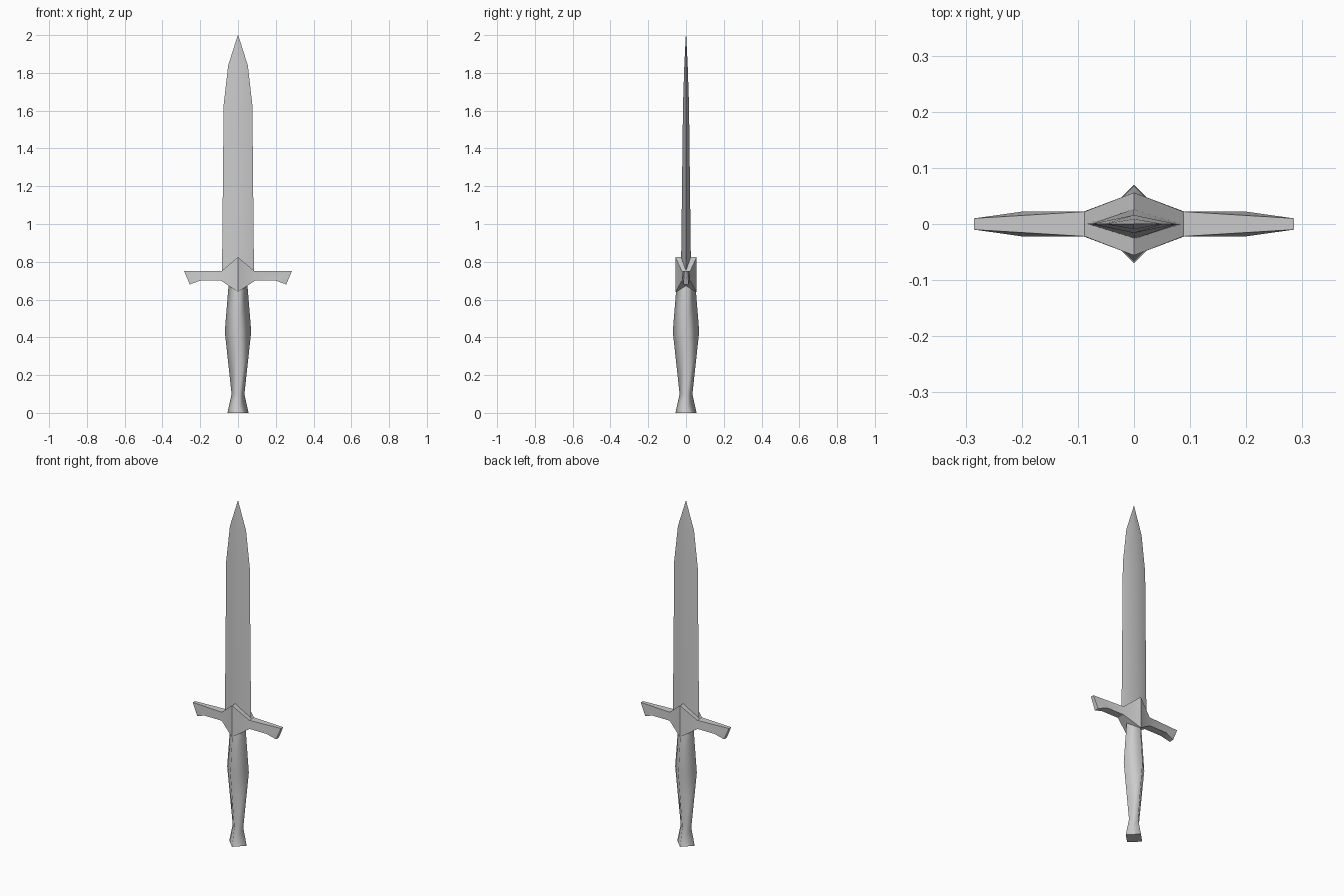
import bpy, bmesh, math

cube = bpy.data.objects.get("Cube")
if cube:
    bpy.data.objects.remove(cube)

steel = bpy.data.materials.new("plain grey")
steel.use_nodes = True
GREY = (0.6, 0.6, 0.6, 1)
steel.diffuse_color = GREY
steel.node_tree.nodes["Principled BSDF"].inputs["Base Color"].default_value = GREY


def finish(bm, name, smooth_angle):
    bmesh.ops.remove_doubles(bm, verts=bm.verts, dist=0.0001)
    bmesh.ops.recalc_face_normals(bm, faces=bm.faces)
    mesh = bpy.data.meshes.new(name)
    bm.to_mesh(mesh)
    bm.free()
    mesh.materials.append(steel)
    obj = bpy.data.objects.new(name, mesh)
    bpy.context.collection.objects.link(obj)
    bpy.ops.object.select_all(action="DESELECT")
    obj.select_set(True)
    bpy.context.view_layer.objects.active = obj
    bpy.ops.object.shade_smooth_by_angle(angle=math.radians(smooth_angle))


def diamond_loft(name, sections, smooth_angle, split_caps=False):
    """Skin four-cornered sections given as (z, half width, half depth)."""
    bm = bmesh.new()
    rings = [[bm.verts.new(p) for p in ((w, 0, z), (0, d, z), (-w, 0, z), (0, -d, z))]
             for z, w, d in sections]
    for low, high in zip(rings, rings[1:]):
        for i in range(4):
            j = (i + 1) % 4
            bm.faces.new((low[i], low[j], high[j], high[i]))
    bm.faces.new(rings[0])
    bm.faces.new(rings[-1])
    if split_caps:
        caps = [f for f in bm.faces if len({round(v.co.z, 4) for v in f.verts}) == 1]
        for f in caps:
            for e in f.edges:
                e.smooth = False
    finish(bm, name, smooth_angle)


# Blade: flattened diamond narrowing to a point
diamond_loft("blade", [(0.70, 0.085, 0.027), (1.63, 0.076, 0.016),
                       (1.84, 0.052, 0.009), (2.0, 0.001, 0.001)], 50)

# Grip and flared pommel: square section turned on its corner
diamond_loft("grip", [(0.0, 0.056, 0.056), (0.10, 0.034, 0.034),
                      (0.43, 0.07, 0.07), (0.70, 0.048, 0.048)], 100, True)

# Crossguard: paired top and bottom stations as (x, z, half depth)
top = [(0, 0.825, 0.056), (0.088, 0.75, 0.022), (0.285, 0.75, 0.01)]
bottom = [(0, 0.64, 0.056), (0.09, 0.70, 0.022), (0.20, 0.70, 0.022), (0.255, 0.68, 0.013)]
bm = bmesh.new()
for side in (1, -1):
    def rail(points, facing):
        return [bm.verts.new((side * x, facing * d, z)) for x, z, d in points]

    tf, tb = rail(top, -1), rail(top, 1)
    bf, bb = rail(bottom, -1), rail(bottom, 1)
    for t, b in ((tf, bf), (tb, bb)):
        bm.faces.new((t[0], t[1], b[1], b[0]))
        bm.faces.new((t[1], t[2], b[2], b[1]))
        bm.faces.new((t[2], b[3], b[2]))
    for front, back in ((tf, tb), (bf, bb)):
        for i in range(len(front) - 1):
            bm.faces.new((front[i], front[i + 1], back[i + 1], back[i]))
    bm.faces.new((tf[2], tb[2], bb[3], bf[3]))
finish(bm, "crossguard", 30)
